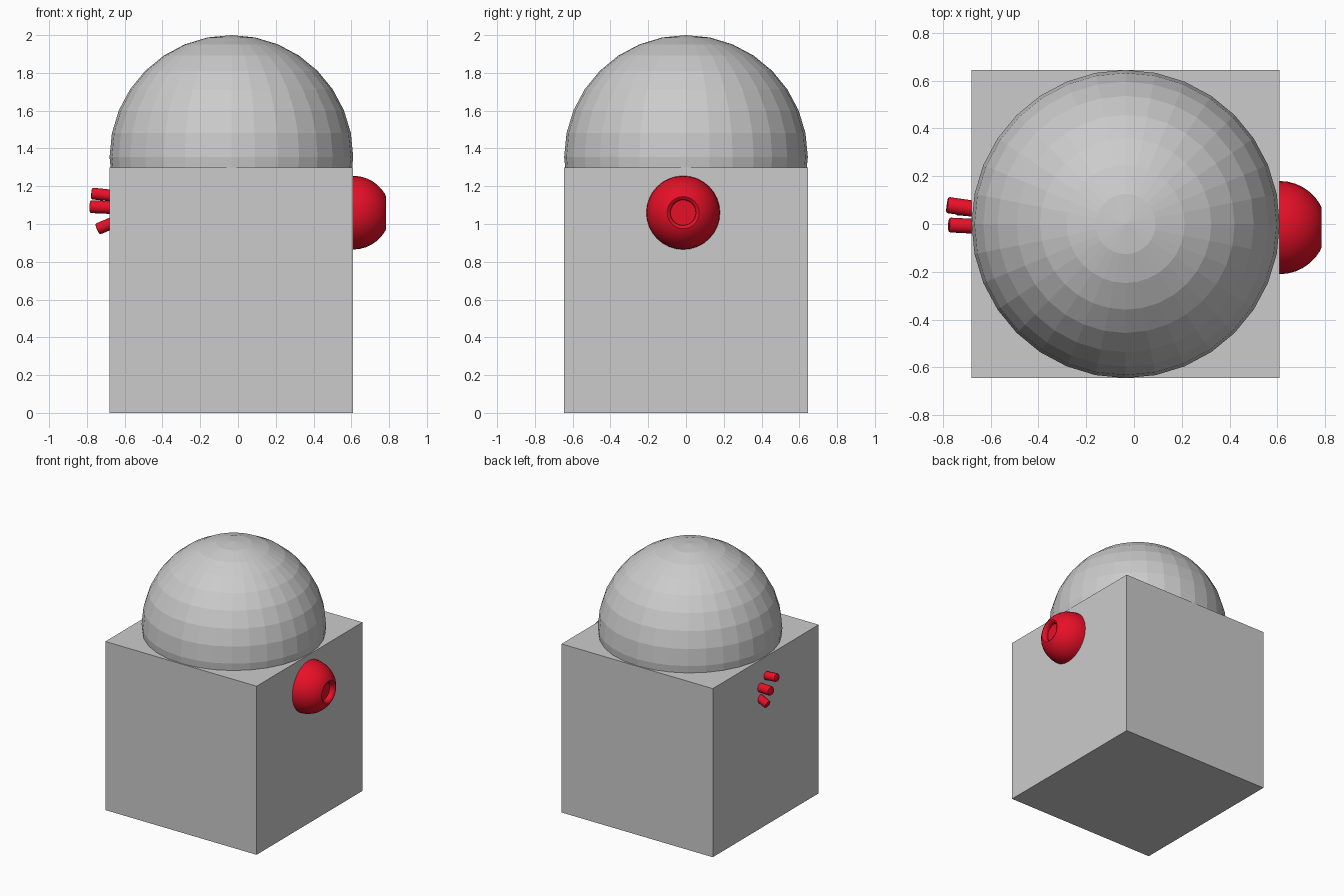
import bpy, bmesh, math
from mathutils import Vector

if "Cube" in bpy.data.objects:
    bpy.data.objects.remove(bpy.data.objects["Cube"])

def material(name, rgb):
    m = bpy.data.materials.new(name)
    m.diffuse_color = (*rgb, 1)
    m.use_nodes = True
    m.node_tree.nodes["Principled BSDF"].inputs["Base Color"].default_value = m.diffuse_color
    return m

grey = material("light grey", (0.6, 0.6, 0.6))
red = material("bright red", (0.8, 0.005, 0.02))
CX = -0.035   # body axis

def make(name, bm, mat, smooth=False):
    bmesh.ops.recalc_face_normals(bm, faces=bm.faces[:])
    me = bpy.data.meshes.new(name)
    bm.to_mesh(me)
    bm.free()
    me.materials.append(mat)
    ob = bpy.data.objects.new(name, me)
    bpy.context.collection.objects.link(ob)
    if smooth:
        bpy.ops.object.select_all(action='DESELECT')
        ob.select_set(True)
        bpy.context.view_layer.objects.active = ob
        bpy.ops.object.shade_smooth_by_angle(angle=math.radians(35))
    return ob

# box body
bm = bmesh.new()
bmesh.ops.create_cube(bm, size=1)
for v in bm.verts:
    v.co = Vector((v.co.x * 1.29 + CX, v.co.y * 1.29, v.co.z * 1.3 + 0.65))
make("body", bm, grey)

# faceted dome, cut off at the top of the box
bm = bmesh.new()
bmesh.ops.create_uvsphere(bm, u_segments=32, v_segments=16, radius=0.645)
bmesh.ops.translate(bm, verts=bm.verts[:], vec=(CX, 0, 1.355))
bmesh.ops.bisect_plane(bm, geom=bm.verts[:] + bm.edges[:] + bm.faces[:],
                       plane_co=(0, 0, 1.3), plane_no=(0, 0, -1), clear_outer=True)
make("dome", bm, grey)

# round knob with a recessed centre: (distance from box, radius) profile
R = 0.195
profile = [(R * math.sin(a), R * math.cos(a)) for a in
           [math.radians(d) for d in range(0, 61, 10)]]
profile += [(0.174, 0.085), (0.168, 0.073), (0.158, 0.067), (0.135, 0.067)]
bm = bmesh.new()
N = 32
rings = []
for d, r in profile:
    rings.append([bm.verts.new((0.61 + d, -0.015 + r * math.cos(2 * math.pi * i / N),
                                1.06 + r * math.sin(2 * math.pi * i / N))) for i in range(N)])
for a, b in zip(rings, rings[1:]):
    for i in range(N):
        j = (i + 1) % N
        bm.faces.new((a[i], a[j], b[j], b[i]))
bm.faces.new(rings[-1])
bm.faces.new(rings[0])
make("knob", bm, red, True)

# three stubby fingers on the other side
def finger(name, base, tip, r):
    base, tip = Vector(base), Vector(tip)
    axis = tip - base
    bm = bmesh.new()
    bmesh.ops.create_cone(bm, cap_ends=True, segments=12, radius1=r, radius2=r, depth=axis.length)
    rim = [e for e in bm.edges if all(v.co.z > 0 for v in e.verts)]
    bmesh.ops.bevel(bm, geom=rim, offset=0.008, segments=2, profile=0.5, affect='EDGES')
    rot = axis.to_track_quat('Z', 'Y')
    for v in bm.verts:
        v.co = rot @ v.co + (base + tip) / 2
    make(name, bm, red, True)

finger("upper_finger", (-0.62, -0.012, 1.145), (-0.776, -0.004, 1.162), 0.031)
finger("middle_finger", (-0.62, 0.056, 1.085), (-0.783, 0.08, 1.092), 0.034)
finger("lower_finger", (-0.62, 0.058, 1.025), (-0.745, 0.068, 0.972), 0.031)
